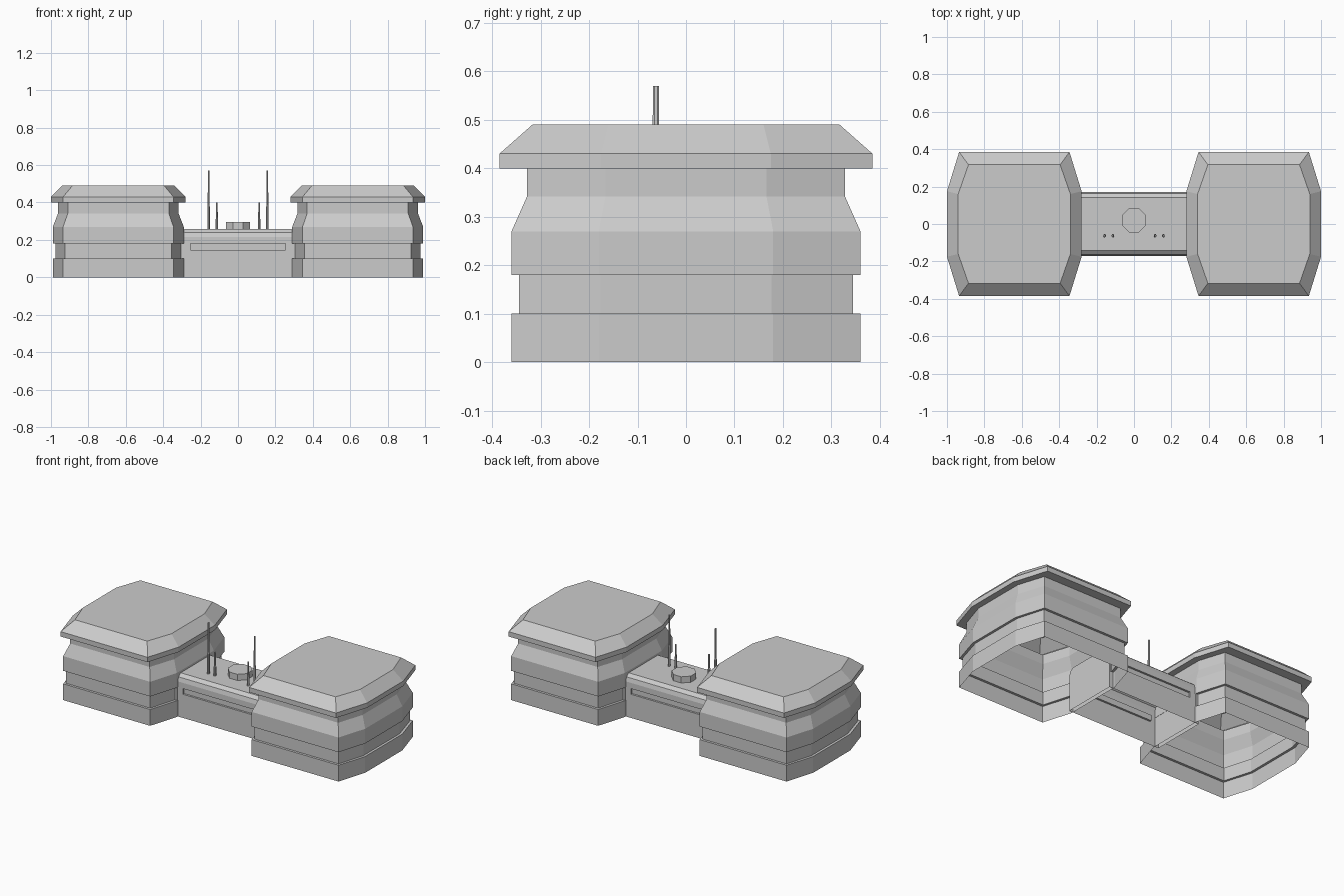
import bpy, bmesh, math
from mathutils import Vector

if "Cube" in bpy.data.objects:
    bpy.data.objects.remove(bpy.data.objects["Cube"])

grey = bpy.data.materials.new("hull_grey")
grey.use_nodes = True
COLOUR = (0.6, 0.6, 0.6, 1)
grey.diffuse_color = COLOUR
next(n for n in grey.node_tree.nodes
     if n.type == "BSDF_PRINCIPLED").inputs["Base Color"].default_value = COLOUR


def finish(bm, name, location=(0, 0, 0)):
    mesh = bpy.data.meshes.new(name)
    bm.to_mesh(mesh)
    bm.free()
    mesh.materials.append(grey)
    obj = bpy.data.objects.new(name, mesh)
    obj.location = location
    bpy.context.collection.objects.link(obj)
    return obj


def loft(rings, closed):
    """Skin successive point rings with quads."""
    bm = bmesh.new()
    rows = [[bm.verts.new(p) for p in ring] for ring in rings]
    n = len(rows[0])
    for a, b in zip(rows, rows[1:]):
        for i in range(n if closed else n - 1):
            j = (i + 1) % n
            quad = (a[i], a[j], b[j], b[i]) if closed else (a[i], b[i], b[j], a[j])
            bm.faces.new(quad)
    return bm, rows


def octagon(z, hx, hy, cx, cy):
    return [(hx, -cy, z), (hx, cy, z), (cx, hy, z), (-cx, hy, z),
            (-hx, cy, z), (-hx, -cy, z), (-cx, -hy, z), (cx, -hy, z)]


# Pods: open-bottomed octagonal shells with a recessed band and a hipped roof
BODY = (0.35, 0.36, 0.295, 0.18)
BAND = (0.335, 0.345, 0.285, 0.176)
NECK = (0.322, 0.328, 0.27, 0.166)
EAVE = (0.36, 0.385, 0.295, 0.175)
ROOF = (0.30, 0.317, 0.245, 0.16)
LEVELS = [(0, BODY), (0.1, BODY), (0.1, BAND), (0.18, BAND), (0.18, BODY),
          (0.27, BODY), (0.342, NECK), (0.4, NECK), (0.4, EAVE), (0.43, EAVE),
          (0.49, ROOF)]
for side, s in (("left", 1), ("right", -1)):
    bm, rows = loft([octagon(z, *plan) for z, plan in LEVELS], True)
    bm.faces.new(rows[-1])
    finish(bm, side + "_pod", (0.64 * s, 0, 0))

    # Filler that stops the recessed band beside the corridor
    bm = bmesh.new()
    bmesh.ops.create_cube(bm, size=1)
    bmesh.ops.scale(bm, vec=(0.018, 0.35, 0.08), verts=bm.verts)
    finish(bm, side + "_band_stop", (0.3 * s, 0, 0.14))

# Corridor: open-bottomed rounded tunnel joining the pods
half = [(0.17, 0), (0.17, 0.145), (0.17, 0.18), (0.17, 0.215),
        (0.163, 0.24), (0.142, 0.257)]
profile = [(-y, z) for y, z in half] + [(y, z) for y, z in reversed(half)]
bm, rows = loft([[(x, y, z) for y, z in profile]
                 for x in (-0.315, -0.255, 0.255, 0.315)], False)
bm.faces.new(rows[0])
bm.faces.new(list(reversed(rows[-1])))

# Long recessed slot in both corridor walls
slots = [f for f in bm.faces if abs(f.normal.y) >= 0 and len(f.verts) == 4
         and abs(f.calc_center_median().x) < 0.01
         and 0.15 < f.calc_center_median().z < 0.175]
for f in bmesh.ops.extrude_discrete_faces(bm, faces=slots)["faces"]:
    inward = -math.copysign(0.012, f.calc_center_median().y)
    bmesh.ops.translate(bm, vec=Vector((0, inward, 0)), verts=f.verts)
finish(bm, "corridor")


def stack(name, levels, sides, location, squash=1, turn=0.5):
    """Capped round column from (height, radius) levels."""
    rings = [[(r * squash * math.cos((i + turn) * math.tau / sides),
               r * math.sin((i + turn) * math.tau / sides), z)
              for i in range(sides)] for z, r in levels]
    bm, rows = loft(rings, True)
    bm.faces.new(rows[-1])
    bm.faces.new(list(reversed(rows[0])))
    return finish(bm, name, location)


# Roof hatch
stack("roof_hatch", [(0.25, 0.07), (0.295, 0.07)], 8, (0, 0.02, 0))

# Paired antennas, each with a thicker foot
for side, s in (("left", 1), ("right", -1)):
    for kind, x, top in (("tall", 0.157, 0.57), ("short", 0.113, 0.4)):
        step = 0.25 + (top - 0.25) * 0.4
        stack(f"{side}_{kind}_antenna",
              [(0.25, 0.01), (step, 0.0095), (step + 0.01, 0.0075), (top, 0.007)],
              8, (x * s, -0.062, 0), 0.7)
